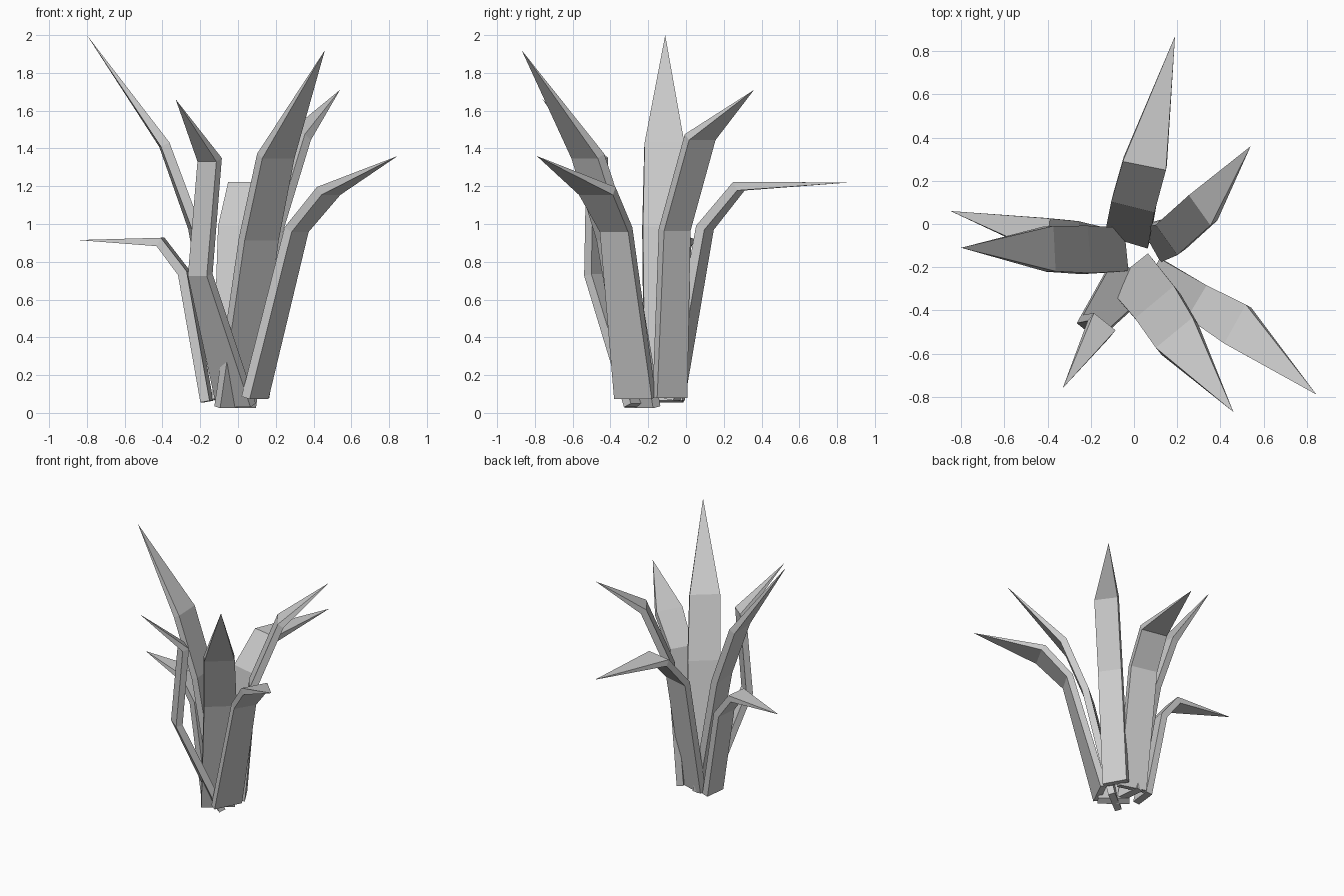
import bpy
import bmesh
from mathutils import Vector

cube = bpy.data.objects.get("Cube")
if cube:
    bpy.data.objects.remove(cube, do_unlink=True)

# Single flat grey for the whole plant
grey = bpy.data.materials.new("leaf_grey")
grey.use_nodes = True
colour = (0.6, 0.6, 0.6, 1)
grey.diffuse_color = colour
grey.node_tree.nodes["Principled BSDF"].inputs["Base Color"].default_value = colour

HALF_THICK = 0.025


def leaf(name, path, across):
    """Thick bent blade: three rectangular sections, then a pointed tip.
    across holds the half width vector (x, y) at each section."""
    pts = [Vector(p) for p in path]
    bm = bmesh.new()
    rings = []
    for i, (p, half) in enumerate(zip(pts, across)):
        half = Vector((*half, 0))
        ahead = (pts[i + 1] - p).normalized()
        behind = (p - pts[i - 1]).normalized() if i else ahead
        out = half.cross(ahead + behind).normalized() * HALF_THICK
        corners = (p - half - out, p + half - out, p + half + out, p - half + out)
        rings.append([bm.verts.new(c) for c in corners])
    tip = bm.verts.new(pts[-1])
    bm.faces.new(rings[0])
    for k in range(4):
        n = (k + 1) % 4
        for low, high in zip(rings, rings[1:]):
            bm.faces.new((low[k], low[n], high[n], high[k]))
        bm.faces.new((rings[-1][k], rings[-1][n], tip))
    bmesh.ops.recalc_face_normals(bm, faces=bm.faces)
    mesh = bpy.data.meshes.new(name)
    bm.to_mesh(mesh)
    bm.free()
    mesh.materials.append(grey)
    bpy.context.collection.objects.link(bpy.data.objects.new(name, mesh))


# Tall leaves
leaf("tall_right_leaf",
     [(-.06, -.12, .06), (-.23, -.12, .98), (-.39, -.115, 1.42), (-.8, -.11, 2)],
     [(.01, -.1), (.01, -.11), (.005, -.105)])
leaf("tall_front_leaf",
     [(-.015, -.23, .03), (.11, -.38, .92), (.2, -.52, 1.36), (.46, -.87, 1.92)],
     [(.095, .075), (.09, .075), (.085, .07)])
leaf("back_left_leaf",
     [(.1, -.085, .08), (.17, -.06, .97), (.32, .075, 1.46), (.54, .36, 1.71)],
     [(.045, -.08), (.05, -.07), (.05, -.07)])

# Medium leaves
leaf("front_left_leaf",
     [(.09, -.27, .08), (.31, -.37, .97), (.48, -.47, 1.175), (.845, -.79, 1.36)],
     [(.05, .1), (.045, .075), (.05, .09)])
leaf("back_leaf",
     [(-.03, -.06, .07), (0, .1, .98), (.05, .28, 1.2), (.19, .87, 1.22)],
     [(.1, -.03), (.1, -.025), (.1, -.02)])
leaf("front_right_leaf",
     [(-.01, -.24, .04), (-.2, -.48, .73), (-.15, -.47, 1.34), (-.33, -.76, 1.66)],
     [(.09, -.07), (.05, -.04), (.05, -.04)])

# Short drooping leaf
leaf("short_right_leaf",
     [(-.165, -.1, .06), (-.285, -.07, .74), (-.41, -.055, .905), (-.85, .06, .915)],
     [(.01, .085), (.01, .085), (.01, .082)])
